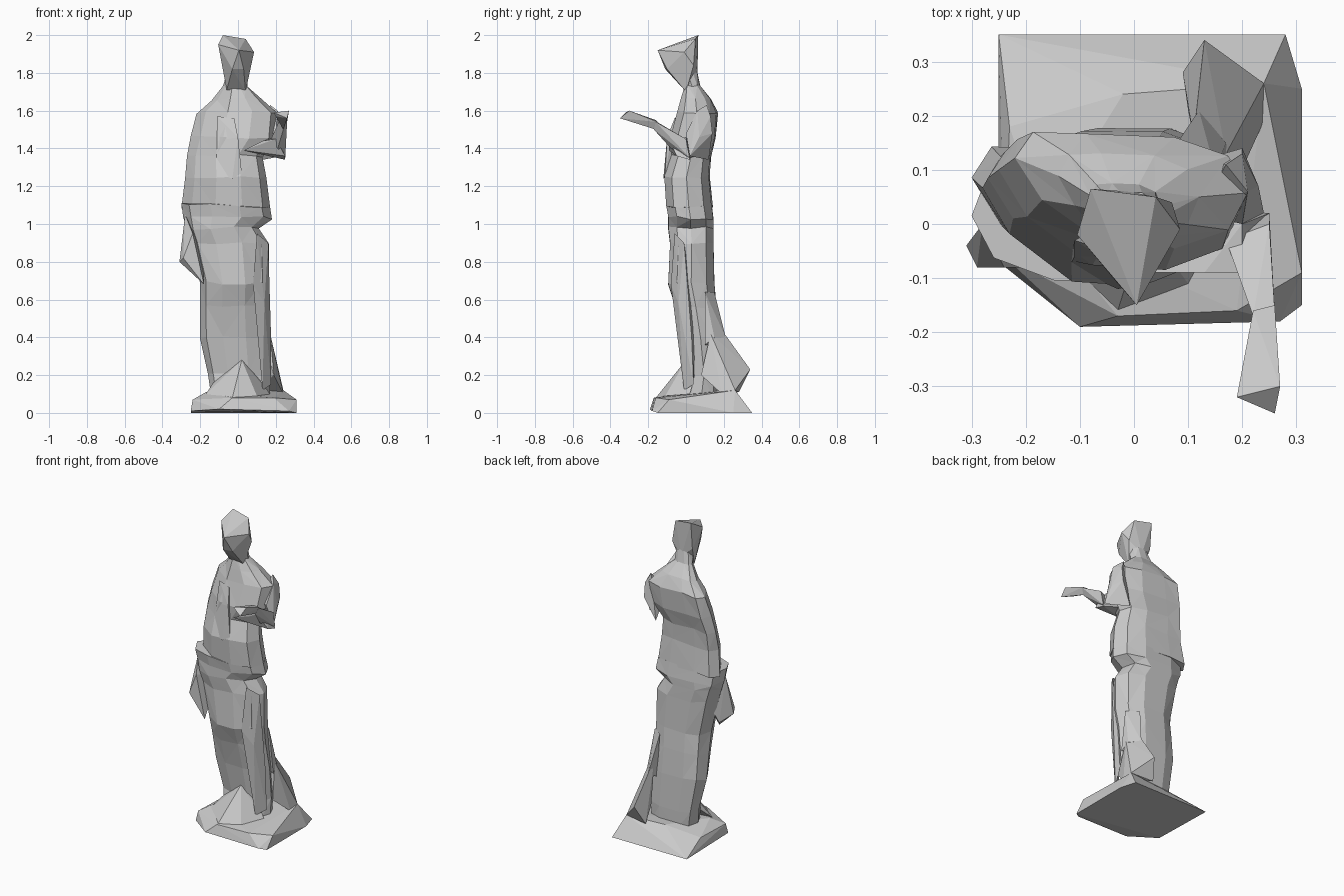
import bpy
import bmesh
import math
import random

random.seed(4)

if "Cube" in bpy.data.objects:
    bpy.data.objects.remove(bpy.data.objects["Cube"], do_unlink=True)

# One plain stone colour for the whole statue
stone = bpy.data.materials.new("stone_grey")
stone.use_nodes = True
stone_colour = (.6, .6, .6, 1)
stone.diffuse_color = stone_colour
stone.node_tree.nodes["Principled BSDF"].inputs["Base Color"].default_value = stone_colour


def finish(name, bm):
    """Turn a bmesh into a flat shaded stone object."""
    bmesh.ops.recalc_face_normals(bm, faces=bm.faces[:])
    mesh = bpy.data.meshes.new(name)
    bm.to_mesh(mesh)
    bm.free()
    mesh.materials.append(stone)
    obj = bpy.data.objects.new(name, mesh)
    bpy.context.collection.objects.link(obj)
    return obj


def chisel(name, points):
    """A convex faceted block around a few corner points."""
    bm = bmesh.new()
    for point in points:
        bm.verts.new(point)
    result = bmesh.ops.convex_hull(bm, input=bm.verts[:])
    unused = [v for v in result["geom_interior"] if isinstance(v, bmesh.types.BMVert)]
    bmesh.ops.delete(bm, geom=unused, context="VERTS")
    return finish(name, bm)


def bend(value, power):
    """Push a sine or cosine outward (low power) or inward (high power)."""
    return math.copysign(abs(value) ** power, value)


def loft(name, sections, sides, rough, back_corners, front_corners, sweep):
    """Join cross sections (z, right, left, front, back) with triangles.

    Corner powers are (left, right); sweep draws the right side backward.
    """
    bm = bmesh.new()
    rings = []
    for z, right, left, front, back in sections:
        ring = []
        half = (left - right) / 2
        for i in range(sides):
            angle = math.tau * i / sides
            u, v = math.cos(angle), math.sin(angle)
            corners = front_corners if v < 0 else back_corners
            power = corners[u < 0]
            x = (left + right) / 2 + bend(u, power) * half
            y = (front + back) / 2 + bend(v, power) * (back - front) / 2
            if u < 0:
                y += sweep * half * u * u
            # Uneven heights give the hand-cut facets
            lift = random.uniform(-rough, rough)
            ring.append(bm.verts.new((x, y, z + lift)))
        rings.append(ring)
    for level, (low, high) in enumerate(zip(rings, rings[1:])):
        for i in range(sides):
            j = (i + 1) % sides
            a, b, c, d = low[i], low[j], high[j], high[i]
            if (i + level) % 2:
                bm.faces.new((a, b, c))
                bm.faces.new((a, c, d))
            else:
                bm.faces.new((a, b, d))
                bm.faces.new((b, c, d))
    bm.faces.new(rings[0])
    bm.faces.new(rings[-1])
    return finish(name, bm)


# Irregular plinth, sloping down toward the back
chisel("plinth", [
    (-.25, .35, 0), (.28, .35, 0), (.31, .25, 0), (.31, -.15, 0),
    (.27, -.18, .01), (-.1, -.19, .02), (-.25, -.07, .01),
    (-.24, -.06, .07), (-.03, -.17, .08), (.19, -.16, .08), (.31, -.09, .07),
    (.24, .26, .12), (-.02, .24, .12), (-.17, 0, .11), (-.23, .18, .07),
])

# Long gown from the hem up to the hips, hip fold included
loft("gown", [
    (.08, -.14, .17, -.02, .18),
    (.2, -.16, .17, .01, .18),
    (.4, -.2, .17, -.02, .175),
    (.56, -.2, .16, -.06, .165),
    (.69, -.2, .165, -.1, .155),
    (.9, -.25, .165, -.09, .15),
    (.98, -.27, .11, -.1, .15),
    (1.03, -.29, .18, -.1, .15),
    (1.1, -.3, .17, -.11, .14),
], sides=10, rough=.012, back_corners=(.85, .7), front_corners=(1, .9), sweep=0)

# Torso, shoulders and neck, with the right arm held back
loft("torso", [
    (1.09, -.3, .17, -.11, .14),
    (1.25, -.28, .15, -.12, .125),
    (1.36, -.27, .13, -.08, .13),
    (1.46, -.25, .2, -.09, .155),
    (1.59, -.22, .21, -.05, .165),
    (1.66, -.14, .12, -.03, .13),
    (1.73, -.08, .05, -.01, .075),
    (1.8, -.06, .05, -.05, .06),
], sides=10, rough=.008, back_corners=(.85, .8), front_corners=(.85, 1.25), sweep=.3)

# Hem spreading over the front of the plinth
chisel("front_hem", [
    (.02, 0, .28), (-.03, -.16, .08), (.1, -.11, .09), (-.17, -.03, .1),
    (-.13, .03, .16), (.17, .02, .1), (.1, .05, .2),
])

# Cloth trailing behind the left foot
chisel("back_train", [
    (.11, .16, .48), (.17, .13, .42), (.13, .34, .23), (.09, .28, .11),
    (.1, .21, .2), (.24, .26, .12), (.24, .19, .1), (.19, .08, .2),
])
chisel("train_pleat", [
    (.08, .15, .64), (.15, .1, .64), (.12, .21, .4), (.17, .15, .4),
    (.1, .15, .36), (.18, .1, .36),
])

# Straight fold over the left leg
chisel("left_leg_fold", [
    (.1, -.06, .95), (.16, -.01, .9), (.08, -.08, .68), (.14, -.04, .58),
    (.175, .03, .4), (.13, -.01, .12), (.175, .04, .15), (.1, .05, .5),
])

# Gathered cloth at the right hip
chisel("hip_drape", [
    (-.31, -.04, .8), (-.29, -.08, .82), (-.24, -.08, .95), (-.28, 0, 1.05),
    (-.18, -.08, .68), (-.25, .02, .75), (-.19, .07, .9),
])

# Hanging panel across the chest
chisel("chest_fold", [
    (-.11, -.03, 1.57), (-.02, -.06, 1.56), (-.12, -.08, 1.27),
    (-.03, -.12, 1.24), (.02, -.11, 1.27), (0, -.1, 1.46), (-.11, -.06, 1.44),
    (-.05, 0, 1.4),
])

# Left upper arm, elbow cloth, forearm and open hand
chisel("left_upper_arm", [
    (.17, .11, 1.63), (.21, .06, 1.6), (.2, .13, 1.57), (.23, .07, 1.46),
    (.2, .14, 1.48), (.24, .02, 1.36), (.13, .12, 1.34), (.12, .02, 1.5),
    (.2, 0, 1.48),
])
chisel("elbow_cloth", [
    (.03, -.09, 1.39), (.13, -.09, 1.44), (.2, -.09, 1.45),
    (.25, -.05, 1.36), (.25, .02, 1.34), (.14, .03, 1.37), (.2, 0, 1.46),
])
chisel("left_forearm", [
    (.17, -.03, 1.44), (.25, 0, 1.45), (.25, .02, 1.35), (.21, -.08, 1.4),
    (.22, -.17, 1.55), (.26, -.16, 1.54), (.24, -.17, 1.5),
])
chisel("left_hand", [
    (.22, -.16, 1.55), (.26, -.15, 1.54), (.24, -.16, 1.5),
    (.19, -.32, 1.59), (.27, -.3, 1.6), (.26, -.35, 1.56), (.2, -.31, 1.57),
])

# Bowed head with a slanted, flat crown
chisel("head", [
    (-.08, .065, 2), (.04, .05, 1.98), (.085, -.01, 1.91), (.005, -.15, 1.92),
    (-.105, -.02, 1.95), (-.03, -.11, 1.82), (.03, -.1, 1.82),
    (.07, .04, 1.84), (-.08, .05, 1.83), (-.06, 0, 1.71), (.04, 0, 1.7),
    (-.01, .06, 1.77),
])
